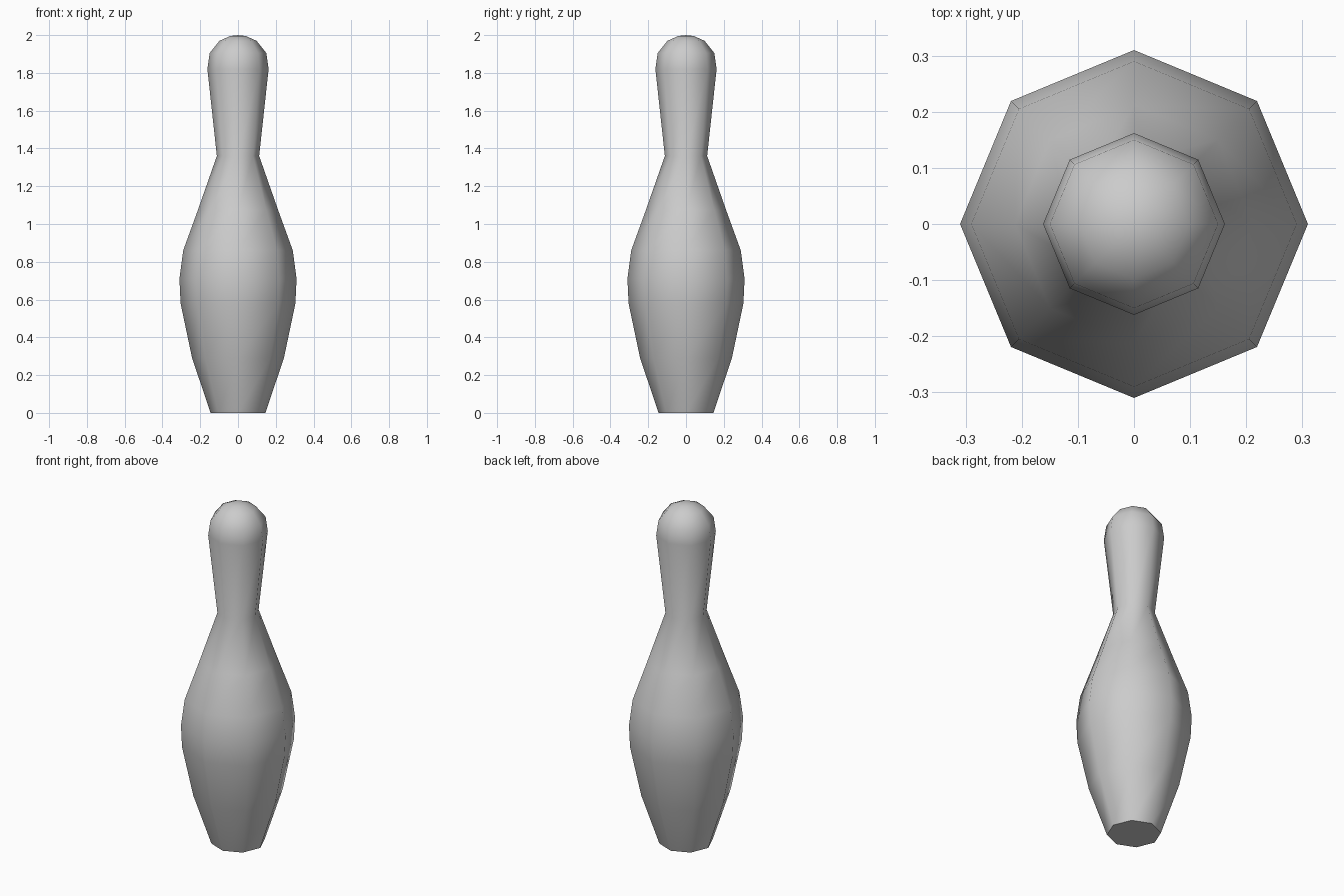
import bpy, bmesh
from math import sin, cos, pi, radians

if "Cube" in bpy.data.objects:
    bpy.data.objects.remove(bpy.data.objects["Cube"])

SIDES = 8
# Outline from base to crown: (radius, height)
PROFILE = [(0.145, 0.0), (0.243, 0.29), (0.304, 0.58), (0.31, 0.71), (0.29, 0.86),
           (0.212, 1.075), (0.112, 1.36), (0.162, 1.82), (0.15, 1.905),
           (0.098, 1.97), (0.042, 1.995)]

bm = bmesh.new()
rings = [[bm.verts.new((r * cos(2 * pi * i / SIDES), r * sin(2 * pi * i / SIDES), z))
          for i in range(SIDES)] for r, z in PROFILE]

# Side walls
for low, high in zip(rings, rings[1:]):
    for i in range(SIDES):
        j = (i + 1) % SIDES
        bm.faces.new((low[i], low[j], high[j], high[i]))

# Flat base and rounded crown
bm.faces.new(rings[0][::-1])
tip = bm.verts.new((0, 0, 2.0))
for i in range(SIDES):
    bm.faces.new((rings[-1][i], rings[-1][(i + 1) % SIDES], tip))

mesh = bpy.data.meshes.new("bowling_pin")
bm.to_mesh(mesh)
bm.free()
pin = bpy.data.objects.new("bowling_pin", mesh)
bpy.context.collection.objects.link(pin)

# Smooth body, sharp base rim
bpy.context.view_layer.objects.active = pin
pin.select_set(True)
bpy.ops.object.shade_smooth_by_angle(angle=radians(60))
